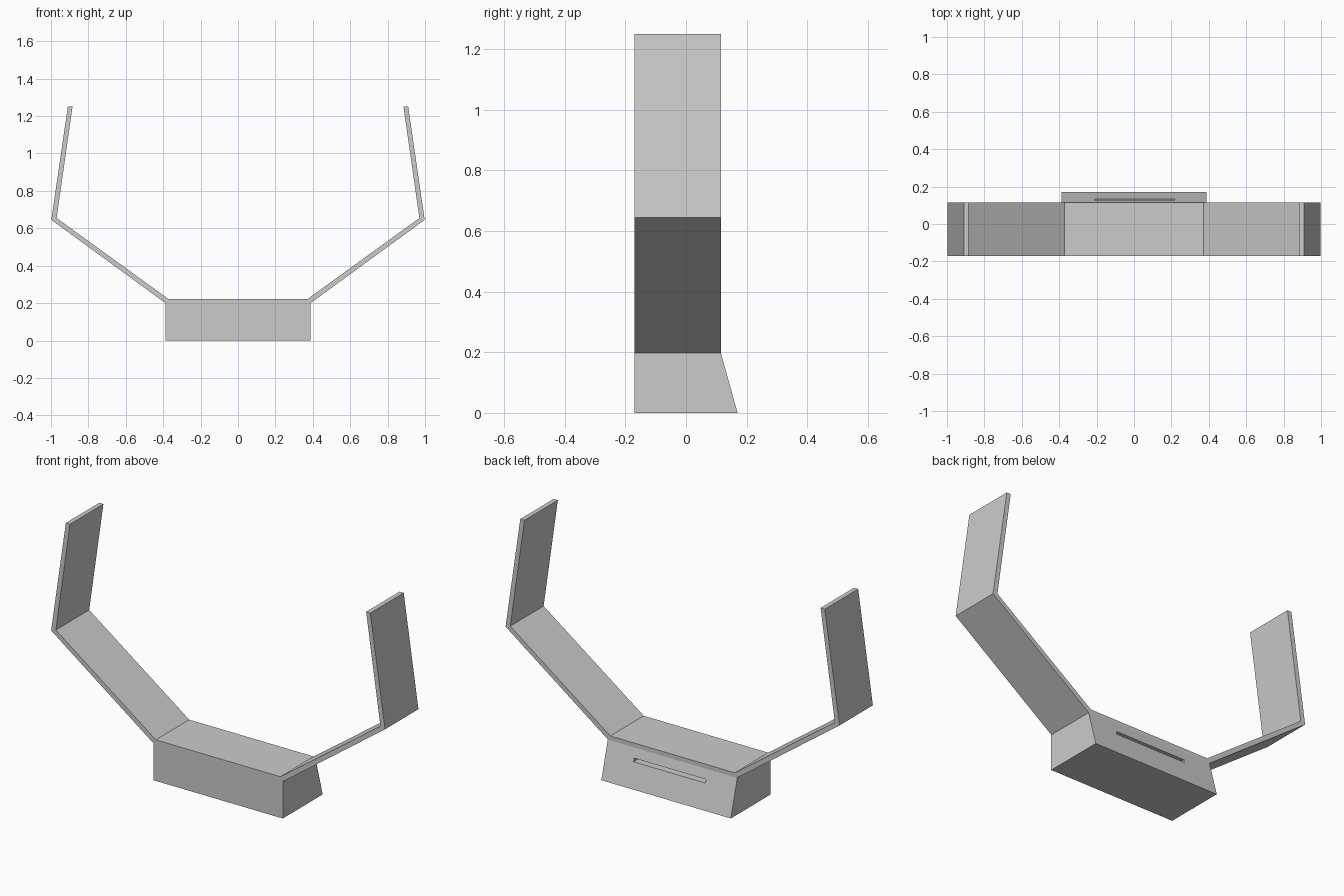
import bpy

if "Cube" in bpy.data.objects:
    bpy.data.objects.remove(bpy.data.objects["Cube"], do_unlink=True)

grey = bpy.data.materials.new("plain grey")
grey.use_nodes = True
colour = (0.6, 0.6, 0.6, 1)
grey.diffuse_color = colour
grey.node_tree.nodes["Principled BSDF"].inputs["Base Color"].default_value = colour


def prism(name, outline, axis, start, end):
    """Extrude a 2D outline along x (outline in y, z) or y (outline in x, z)."""
    def place(p, d):
        return (d, p[0], p[1]) if axis == "x" else (p[0], d, p[1])
    n = len(outline)
    verts = [place(p, d) for d in (start, end) for p in outline]
    faces = [tuple(range(n)), tuple(range(2 * n - 1, n - 1, -1))]
    faces += [((i + 1) % n, i, i + n, (i + 1) % n + n) for i in range(n)]
    mesh = bpy.data.meshes.new(name)
    mesh.from_pydata(verts, [], faces)
    # Outward normals
    import bmesh
    bm = bmesh.new()
    bm.from_mesh(mesh)
    bmesh.ops.recalc_face_normals(bm, faces=bm.faces)
    bm.to_mesh(mesh)
    bm.free()
    mesh.materials.append(grey)
    obj = bpy.data.objects.new(name, mesh)
    bpy.context.collection.objects.link(obj)
    return obj


FRONT, BACK = -0.17, 0.115

# Bent band: flat middle with two angled arms, mirrored about x = 0
outer = [(0.385, 0.198), (0.998, 0.645), (0.91, 1.25)]
inner = [(0.885, 1.25), (0.97, 0.655), (0.372, 0.222)]
half = outer + inner
band = half + [(-x, z) for x, z in reversed(half)]
prism("bent_band", band, "y", FRONT, BACK)

# Base box with a sloping back
box = [(FRONT, 0), (0.17, 0), (BACK, 0.198), (FRONT, 0.198)]
base = prism("base_box", box, "x", -0.387, 0.387)

# Narrow slot cut in the sloping back
slot = [(0.09, 0.13), (0.2, 0.13), (0.2, 0.148), (0.09, 0.148)]
cutter = prism("slot_cutter", slot, "x", -0.21, 0.22)
cutter.hide_render = True
cutter.hide_set(True)
cut = base.modifiers.new("slot", "BOOLEAN")
cut.operation = "DIFFERENCE"
cut.solver = "EXACT"
cut.object = cutter
